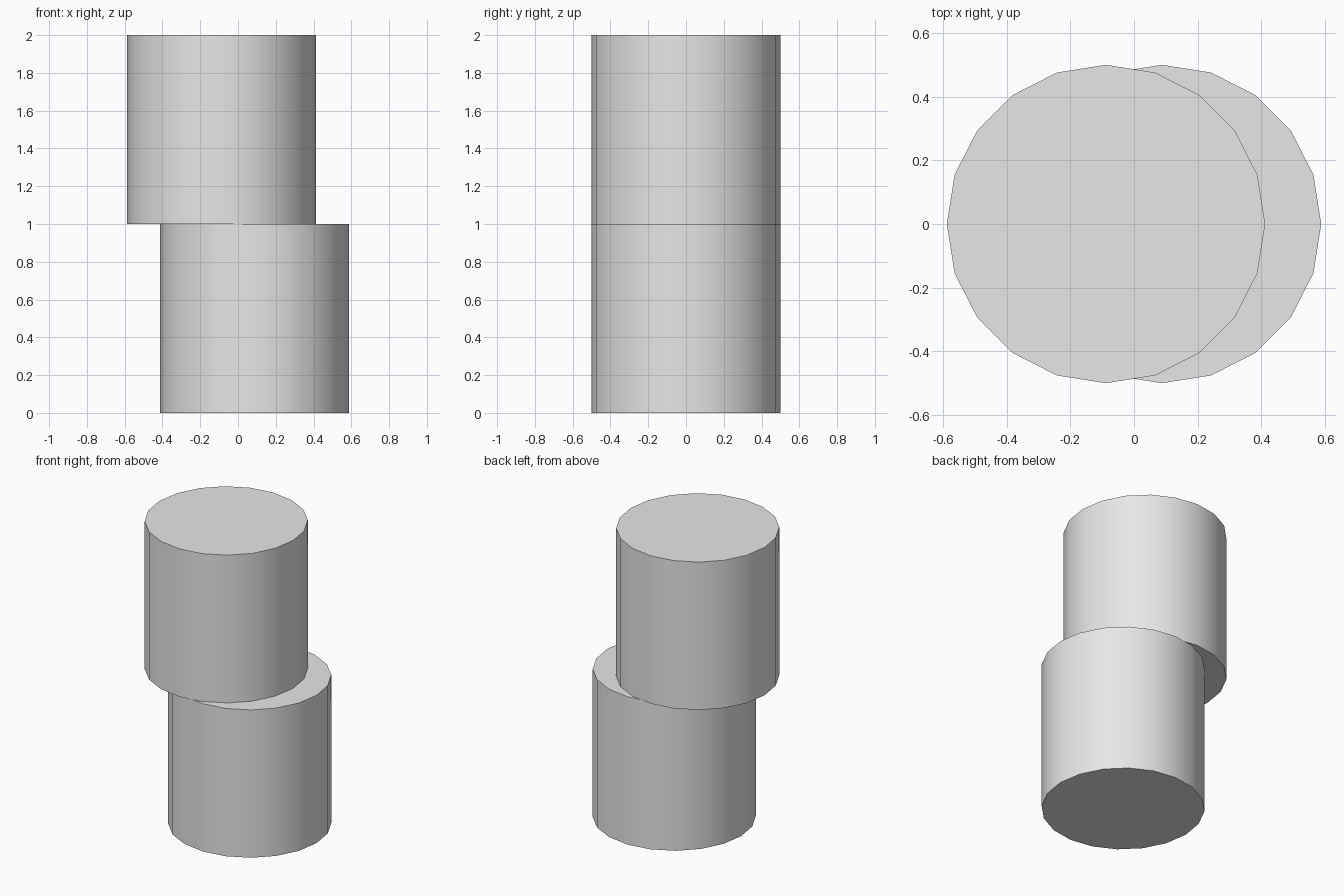
import bpy
import bmesh
import math

if "Cube" in bpy.data.objects:
    bpy.data.objects.remove(bpy.data.objects["Cube"], do_unlink=True)

RADIUS, HEIGHT, OFFSET = 0.5, 1.0, 0.088
BORE, RIM, CHAMFER = 0.077, 0.081, 0.006

grey = bpy.data.materials.new("light_grey")
grey.use_nodes = True
grey.diffuse_color = (0.8, 0.8, 0.8, 1)
grey.node_tree.nodes["Principled BSDF"].inputs["Base Color"].default_value = (0.8, 0.8, 0.8, 1)


def ring(bm, radius, z, sides):
    """Closed loop of edges at height z."""
    verts = []
    for i in range(sides):
        a = 2 * math.pi * i / sides
        verts.append(bm.verts.new((radius * math.cos(a), radius * math.sin(a), z)))
    return [bm.edges.new((verts[i], verts[(i + 1) % sides])) for i in range(sides)]


def bored_cylinder(name, x, z):
    """Twenty-sided drum with a chamfered round bore along its axis."""
    bm = bmesh.new()
    loops = [
        ring(bm, RADIUS, 0, 20),
        ring(bm, RADIUS, HEIGHT, 20),
        ring(bm, RIM, HEIGHT, 40),
        ring(bm, BORE, HEIGHT - CHAMFER, 40),
        ring(bm, BORE, CHAMFER, 40),
        ring(bm, RIM, 0, 40),
    ]
    for a, b in zip(loops, loops[1:] + loops[:1]):
        bmesh.ops.bridge_loops(bm, edges=a + b)
    bmesh.ops.recalc_face_normals(bm, faces=bm.faces[:])
    mesh = bpy.data.meshes.new(name)
    bm.to_mesh(mesh)
    bm.free()
    mesh.materials.append(grey)
    obj = bpy.data.objects.new(name, mesh)
    obj.location = (x, 0, z)
    bpy.context.collection.objects.link(obj)
    bpy.ops.object.select_all(action="DESELECT")
    obj.select_set(True)
    bpy.context.view_layer.objects.active = obj
    bpy.ops.object.shade_smooth_by_angle(angle=math.radians(30))


# Two equal drums stacked with their axes offset sideways
bored_cylinder("lower_cylinder", OFFSET, 0)
bored_cylinder("upper_cylinder", -OFFSET, HEIGHT)
